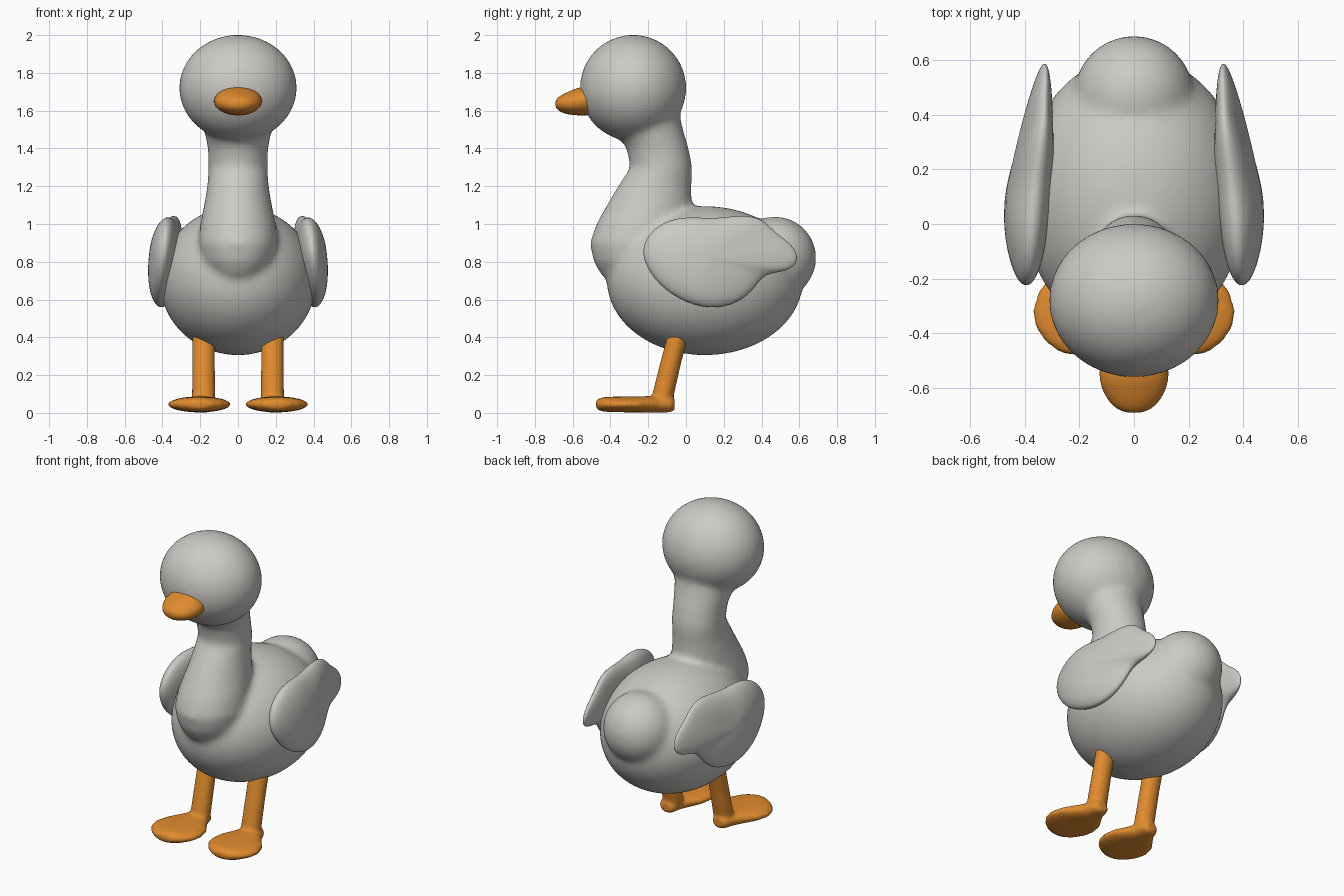
import bpy, bmesh, math
from mathutils import Vector

if "Cube" in bpy.data.objects:
    bpy.data.objects.remove(bpy.data.objects["Cube"], do_unlink=True)


def material(name, colour):
    mat = bpy.data.materials.new(name)
    mat.use_nodes = True
    mat.diffuse_color = (*colour, 1)
    mat.node_tree.nodes["Principled BSDF"].inputs["Base Color"].default_value = (*colour, 1)
    return mat


grey = material("soft grey", (0.6, 0.59, 0.56))
orange = material("orange", (0.75, 0.26, 0.028))


def ball(bm, centre, radii):
    made = bmesh.ops.create_uvsphere(bm, u_segments=48, v_segments=32, radius=1)
    for v in made["verts"]:
        v.co = Vector(a * r + c for a, r, c in zip(v.co, radii, centre))


def loft(bm, rings, sides=32):
    """Skin elliptical rings, each given as centre, first half axis, second half axis."""
    loops = []
    for centre, a, b in rings:
        angles = [math.tau * i / sides for i in range(sides)]
        loops.append([bm.verts.new(Vector(centre) + Vector(a) * math.cos(t) + Vector(b) * math.sin(t))
                      for t in angles])
    skin_loops(bm, loops)


def skin_loops(bm, loops):
    n = len(loops[0])
    for low, high in zip(loops, loops[1:]):
        for i in range(n):
            j = (i + 1) % n
            bm.faces.new((low[i], low[j], high[j], high[i]))
    bm.faces.new(loops[0][::-1])
    bm.faces.new(loops[-1])


def finish(bm, name, mat, voxel=0, smooth=0, subdivide=0):
    bmesh.ops.recalc_face_normals(bm, faces=bm.faces)
    mesh = bpy.data.meshes.new(name)
    bm.to_mesh(mesh)
    bm.free()
    mesh.materials.append(mat)
    mesh.shade_smooth()
    ob = bpy.data.objects.new(name, mesh)
    bpy.context.collection.objects.link(ob)
    if voxel:
        mod = ob.modifiers.new("blend", "REMESH")
        mod.mode = "VOXEL"
        mod.voxel_size = voxel
        mod.use_smooth_shade = True
    if smooth:
        mod = ob.modifiers.new("soften", "SMOOTH")
        mod.factor, mod.iterations = 0.5, smooth
    if subdivide:
        mod = ob.modifiers.new("round", "SUBSURF")
        mod.levels = mod.render_levels = subdivide
    return ob


# Body, tail, neck and head blended into one skin
bm = bmesh.new()
ball(bm, (0, 0.1, 0.7), (0.415, 0.52, 0.395))
ball(bm, (0, 0.47, 0.82), (0.22, 0.22, 0.22))
ball(bm, (0, -0.28, 1.72), (0.312, 0.282, 0.282))
neck = [(0.69, -0.27, 0.07, 0.10), (0.73, -0.27, 0.14, 0.18), (0.8, -0.27, 0.19, 0.22),
        (0.9, -0.27, 0.21, 0.24), (1.0, -0.24, 0.2, 0.235), (1.1, -0.195, 0.18, 0.225),
        (1.2, -0.165, 0.163, 0.195), (1.3, -0.13, 0.157, 0.165), (1.4, -0.15, 0.16, 0.165),
        (1.5, -0.195, 0.18, 0.18), (1.6, -0.24, 0.2, 0.2)]
loft(bm, [((0, y, z), (rx, 0, 0), (0, ry, 0)) for z, y, rx, ry in neck])
finish(bm, "body", grey, voxel=0.018, smooth=14)

# Beak
bm = bmesh.new()
beak = [(-0.48, 0.125, 0.078, 1.65), (-0.55, 0.13, 0.078, 1.652), (-0.6, 0.122, 0.068, 1.643),
        (-0.65, 0.095, 0.052, 1.637), (-0.68, 0.062, 0.034, 1.636), (-0.692, 0.025, 0.014, 1.636)]
loft(bm, [((0, y, z), (w, 0, 0), (0, 0, h)) for y, w, h, z in beak], 24)
finish(bm, "beak", orange, subdivide=1)

# Wings: a domed outline that leans in at the top and the rear
outline = [(-0.25, 0.84), (-0.21, 0.95), (-0.11, 1.025), (0.02, 1.045), (0.15, 1.03), (0.3, 1.055),
           (0.41, 1.035), (0.48, 0.955), (0.565, 0.9), (0.61, 0.825), (0.58, 0.765), (0.5, 0.742),
           (0.41, 0.73), (0.35, 0.63), (0.25, 0.565), (0.12, 0.543), (-0.04, 0.59), (-0.18, 0.7)]


def wing(name, side):
    bm = bmesh.new()
    cy, cz = 0.12, 0.82
    loops = []
    for k in range(-4, 5):
        t = k * math.radians(21)
        loop = []
        for y, z in outline:
            py, pz = cy + (y - cy) * math.cos(t), cz + (z - cz) * math.cos(t)
            thick = 0.085 - 0.07 * max(py - 0.1, 0)
            px = 0.405 - 0.1 * (pz - 0.75) - 0.12 * max(py, 0) + thick * math.sin(t)
            loop.append(bm.verts.new((side * px, py, pz)))
        loops.append(loop)
    skin_loops(bm, loops)
    finish(bm, name, grey, subdivide=2)


# Legs with broad webbed feet
foot = [(-0.06, 0.035, 0.03), (-0.08, 0.055, 0.042), (-0.14, 0.075, 0.044), (-0.2, 0.115, 0.044),
        (-0.25, 0.15, 0.042), (-0.32, 0.167, 0.042), (-0.38, 0.155, 0.041), (-0.43, 0.12, 0.039),
        (-0.465, 0.075, 0.03), (-0.477, 0.04, 0.018)]


def leg(name, side):
    bm = bmesh.new()
    x = 0.182 * side
    loft(bm, [((x, y, z), (r, 0, 0), (0, r, r * 0.27))
              for y, z, r in [(-0.035, 0.44, 0.06), (-0.085, 0.25, 0.06), (-0.13, 0.06, 0.062)]])
    loft(bm, [((side * (0.185 + 0.02 * min(1, -y / 0.3)), y, 0.045), (w, 0, 0), (0, 0, h))
              for y, w, h in foot])
    finish(bm, name, orange, voxel=0.01, smooth=6)


for label, side in (("left", 1), ("right", -1)):
    wing(label + "_wing", side)
    leg(label + "_leg", side)
